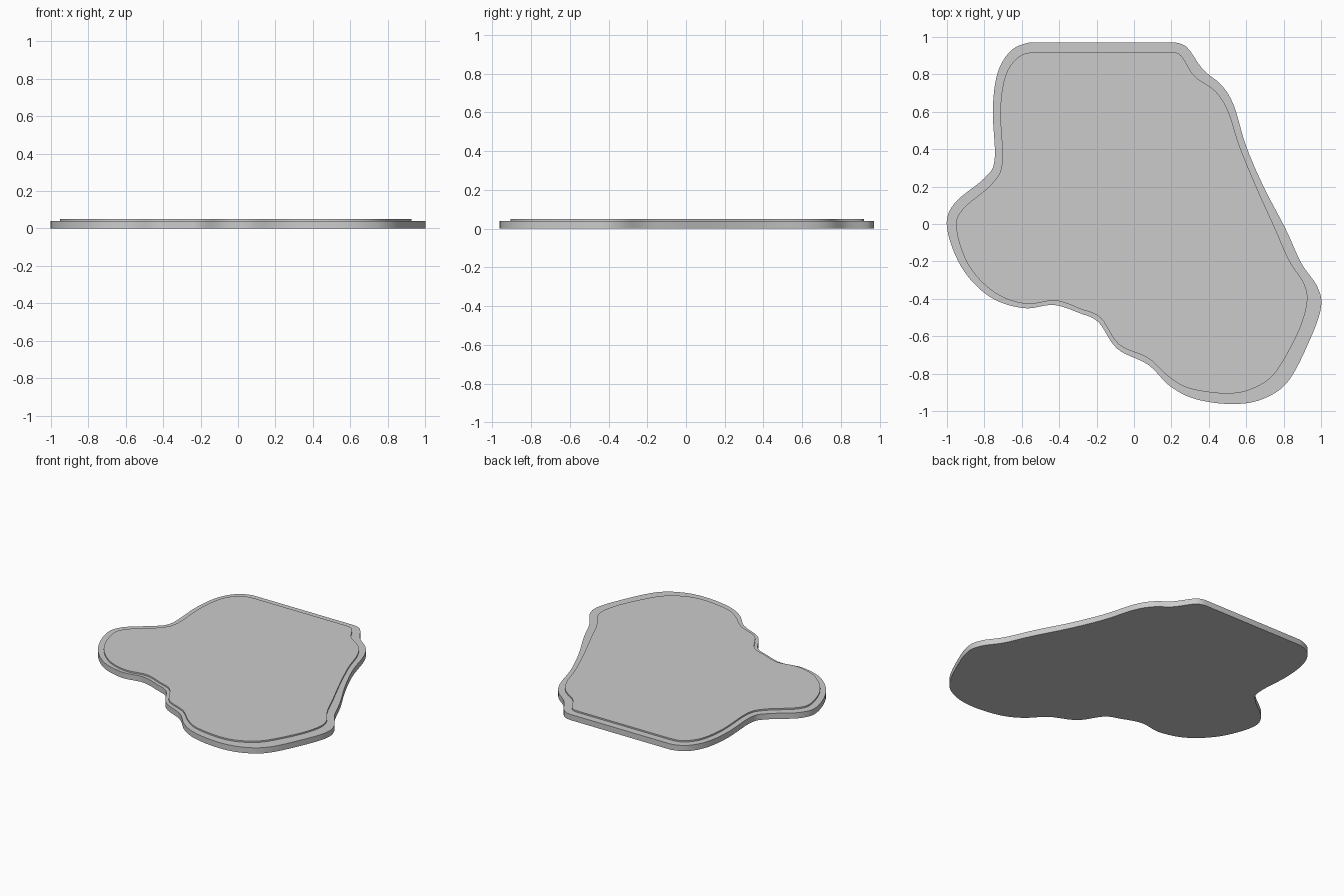
import bpy, bmesh, math
from mathutils import Vector

if "Cube" in bpy.data.objects:
    bpy.data.objects.remove(bpy.data.objects["Cube"])

# Outlines run clockwise; the closing edge at the back is straight.
OUTER = [(.22, .97), (.265, .957), (.30, .925), (.37, .825), (.47, .74), (.535, .63),
         (.60, .415), (.695, .195), (.81, -.025), (.895, -.21), (.98, -.335),
         (1, -.445), (.94, -.62), (.825, -.84), (.69, -.935), (.525, -.963),
         (.325, -.935), (.19, -.865), (.075, -.752), (-.09, -.667), (-.19, -.525),
         (-.29, -.477), (-.43, -.433), (-.59, -.45), (-.77, -.39), (-.92, -.235),
         (-1, -.02), (-.96, .11), (-.80, .245), (-.745, .345), (-.755, .61),
         (-.73, .805), (-.66, .925), (-.56, .97)]
INNER = [(.205, .92), (.242, .909), (.27, .875), (.325, .79), (.435, .71), (.505, .60),
         (.565, .415), (.66, .185), (.755, -.025), (.83, -.195), (.91, -.32),
         (.925, -.425), (.875, -.585), (.755, -.795), (.635, -.88), (.495, -.907),
         (.30, -.88), (.19, -.82), (.075, -.717), (-.08, -.645), (-.178, -.503),
         (-.285, -.455), (-.42, -.41), (-.58, -.427), (-.745, -.367), (-.885, -.22),
         (-.95, -.025), (-.915, .08), (-.76, .215), (-.705, .33), (-.715, .61),
         (-.685, .80), (-.61, .898), (-.515, .92)]


def smooth_outline(points, steps=6):
    """Catmull-Rom curve whose ends are tangent to the straight back edge."""
    p = [Vector(q) for q in points]
    p = [p[0] - Vector((.05, 0))] + p + [p[-1] + Vector((.1, 0))]
    out = []
    for a, b, c, d in zip(p, p[1:], p[2:], p[3:]):
        for i in range(steps):
            t = i / steps
            out.append(.5 * (2 * b + (c - a) * t + (2 * a - 5 * b + 4 * c - d) * t * t
                             + (3 * b - a - 3 * c + d) * t ** 3))
    return out + [p[-2]]


outer, inner = smooth_outline(OUTER), smooth_outline(INNER)
bm = bmesh.new()

# Bottom edge, rim edge, step foot, raised top edge
rings = [[bm.verts.new((q.x, q.y, z)) for q in outline]
         for outline, z in ((outer, 0), (outer, .04), (inner, .04), (inner, .05))]
for lower, upper in zip(rings, rings[1:]):
    for i in range(len(lower)):
        bm.faces.new((lower[i - 1], lower[i], upper[i], upper[i - 1]))

# Flat underside and raised top
bm.faces.new(rings[0])
bm.faces.new(rings[-1])
bmesh.ops.recalc_face_normals(bm, faces=bm.faces)

mesh = bpy.data.meshes.new("stepped_slab")
bm.to_mesh(mesh)
bm.free()
slab = bpy.data.objects.new("stepped_slab", mesh)
bpy.context.collection.objects.link(slab)

# Smooth walls, crisp rims
bpy.context.view_layer.objects.active = slab
slab.select_set(True)
bpy.ops.object.shade_smooth_by_angle(angle=math.radians(30))
